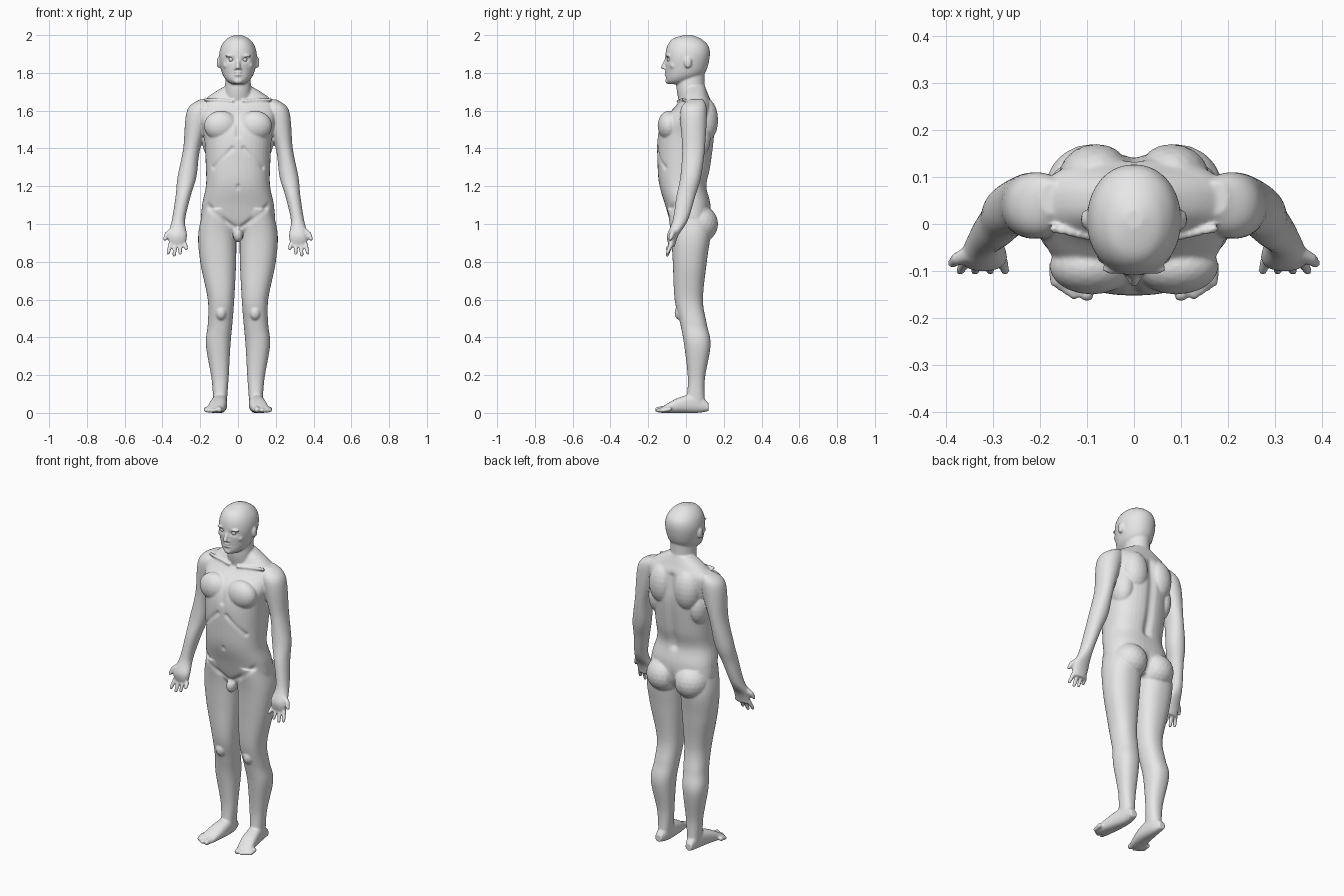
import bpy
import bmesh
import math
from mathutils import Matrix, Vector

default_cube = bpy.data.objects.get("Cube")
if default_cube:
    bpy.data.objects.remove(default_cube, do_unlink=True)

skin = bpy.data.materials.new("light grey skin")
skin.use_nodes = True
grey = .8
skin.diffuse_color = (grey, grey, grey, 1)
for node in skin.node_tree.nodes:
    if node.type == 'BSDF_PRINCIPLED':
        node.inputs["Base Color"].default_value = skin.diffuse_color

LEFT, RIGHT = 1, -1
shape = bmesh.new()


def superellipse(angle, power):
    """Point on a unit rounded-square outline."""
    def bulge(value):
        return math.copysign(abs(value) ** (2 / power), value)
    return bulge(math.cos(angle)), bulge(math.sin(angle))


def catmull(before, start, end, after, t):
    """Smooth in-between of two stations."""
    slope_in = (end - before) / 2
    slope_out = (after - start) / 2
    bend = (start - end) * 2 + slope_in + slope_out
    rise = (end - start) * 3 - slope_in * 2 - slope_out
    return start + slope_in * t + rise * t * t + bend * t * t * t


def loft(rows, side=LEFT, along='Z', power=2.3, segments=40, steps=8):
    """Skin stations of (position, inner x, outer x, low, high)."""
    rows = [Vector(row) for row in rows]
    padded = [rows[0], *rows, rows[-1]]
    stations = []
    for around in zip(padded, rows, rows[1:], padded[3:]):
        stations += [catmull(*around, k / steps) for k in range(steps)]
    stations.append(rows[-1])
    rings = []
    for position, inner, outer, low, high in stations:
        ring = []
        for k in range(segments):
            u, v = superellipse(math.tau * k / segments, power)
            x = side * (inner + outer + u * (outer - inner)) / 2
            across = (low + high + v * (high - low)) / 2
            point = (x, across, position) if along == 'Z' else (x, position, across)
            ring.append(shape.verts.new(point))
        rings.append(ring)
    for lower, upper in zip(rings, rings[1:]):
        for k in range(segments):
            shape.faces.new((lower[k - 1], lower[k], upper[k], upper[k - 1]))
    shape.faces.new(rings[0])
    shape.faces.new(rings[-1])


def centred_loft(rows, power):
    """Loft stations of (height, half width, front, back) about the midline."""
    loft([(z, -half, half, front, back) for z, half, front, back in rows], power=power)


def ball(centre, radii, side=LEFT):
    place = Matrix.Translation((centre[0] * side, centre[1], centre[2]))
    size = Matrix.Diagonal((*radii, 1))
    bmesh.ops.create_icosphere(shape, subdivisions=3, radius=1, matrix=place @ size)


def rod(start, end, start_radius, end_radius, side=LEFT, count=9):
    """Tapered rounded rod, for fingers, toes and the nose."""
    for k in range(count):
        t = k / (count - 1)
        radius = start_radius + (end_radius - start_radius) * t
        ball(Vector(start).lerp(Vector(end), t), (radius, radius, radius), side)


# Torso, from the shoulders down to the crotch
centred_loft([
    (1.73, .07, 0, .1), (1.68, .15, -.02, .12), (1.63, .2, -.05, .14),
    (1.55, .2, -.12, .15), (1.46, .18, -.15, .15), (1.3, .17, -.15, .13),
    (1.2, .17, -.14, .11), (1.1, .19, -.11, .13), (1, .19, -.08, .13),
    (.95, .12, -.05, .1)], power=2.4)

# Neck
centred_loft([(1.62, .08, -.03, .12), (1.72, .07, -.05, .1), (1.84, .06, -.04, .1)], power=2)

# Skull and jaw
centred_loft([
    (2, .02, -.01, .03), (1.98, .06, -.07, .08), (1.94, .09, -.1, .12),
    (1.88, .1, -.11, .125), (1.8, .085, -.106, .1), (1.76, .06, -.104, .04),
    (1.74, .03, -.09, -.02)], power=2.1)

# Nose, lips, chin and groin
rod((0, -.104, 1.87), (0, -.122, 1.83), .009, .012)
for lip_height in (1.79, 1.802):
    ball((0, -.107, lip_height), (.02, .008, .006))
ball((0, -.094, 1.757), (.024, .016, .016))
ball((0, -.06, .945), (.026, .035, .042))

leg = [
    (1.08, .02, .18, -.1, .12), (.95, .01, .21, -.08, .13), (.8, .01, .2, -.07, .11),
    (.6, .02, .16, -.06, .09), (.47, .03, .16, -.03, .11), (.36, .04, .17, -.01, .13),
    (.18, .05, .14, .01, .1), (.05, .06, .13, 0, .1)]

foot = [
    (.12, .08, .12, .01, .05), (.06, .06, .13, 0, .1),
    (-.04, .06, .15, 0, .08), (-.13, .08, .17, 0, .03)]

arm = [
    (1.66, .15, .2, .02, .09), (1.6, .14, .27, -.03, .11), (1.4, .2, .29, -.02, .1),
    (1.25, .22, .32, -.03, .08), (1.15, .25, .33, -.05, .05), (1.02, .28, .35, -.07, .01),
    (.94, .27, .37, -.1, -.04), (.88, .28, .36, -.09, -.06)]

# Muscle and bone masses, as centre and radii
masses = {
    "chest": ((.09, -.09, 1.52), (.09, .06, .08)),
    "shoulder blade": ((.08, .1, 1.55), (.08, .07, .12)),
    "flank": ((.13, .05, 1.45), (.06, .08, .11)),
    "buttock": ((.09, .07, 1), (.1, .1, .1)),
    "kneecap": ((.09, -.03, .53), (.03, .03, .04)),
    "brow": ((.04, -.096, 1.89), (.03, .012, .008)),
    "cheekbone": ((.06, -.066, 1.84), (.02, .02, .02)),
    "nostril": ((.013, -.11, 1.823), (.008, .01, .007)),
    "ear": ((.103, .01, 1.855), (.01, .02, .03))}

for side in (LEFT, RIGHT):
    loft(leg, side)
    loft(foot, side, along='Y', power=2.5)
    loft(arm, side, power=2.1)
    for centre, radii in masses.values():
        ball(centre, radii, side)
    # Collarbone
    rod((.03, -.04, 1.65), (.17, -.01, 1.66), .01, .01, side)
    # Fingers fan out from the little finger to the index finger
    for k in range(4):
        x = .28 + .026 * k
        tip = (x + .006 * (k - 1), -.1, .87 - .035 * math.sin(.8 * k))
        rod((x, -.08, .89), tip, .0125, .0095, side)
    # Thumb, in two joints
    knuckle = (.376, -.074, .945)
    rod((.34, -.06, .97), knuckle, .019, .014, side)
    rod(knuckle, (.387, -.084, .92), .014, .01, side)
    # Big toe, then four smaller ones stepping back
    rod((.1, -.11, .02), (.1, -.15, .017), .019, .015, side)
    for k in range(4):
        x, y = .128 + .0135 * k, -.15 + .009 * k
        rod((x, y + .035, .02), (x, y, .0125), .013, .011, side)

# Fuse every mass into one skin
masses_mesh = bpy.data.meshes.new("body_masses")
shape.to_mesh(masses_mesh)
shape.free()
body = bpy.data.objects.new("body", masses_mesh)
bpy.context.collection.objects.link(body)
fuse = body.modifiers.new("fuse", 'REMESH')
fuse.mode = 'VOXEL'
fuse.voxel_size = .005
soften = body.modifiers.new("soften", 'SMOOTH')
soften.factor = .5
soften.iterations = 6
bpy.context.view_layer.update()
graph = bpy.context.evaluated_depsgraph_get()
mesh = bpy.data.meshes.new_from_object(body.evaluated_get(graph))
body.modifiers.clear()
body.data = mesh
bpy.data.meshes.remove(masses_mesh)

# Sculpted grooves on both halves: start, end and radius
grooves = {
    "spine": ((0, .15, 1.62), (0, .11, 1.2), .024),
    "seat cleft": ((0, .16, 1.06), (0, .11, .93), .02),
    "breastbone": ((0, -.14, 1.58), (0, -.15, 1.47), .014),
    "rib arch": ((.03, -.15, 1.4), (.13, -.11, 1.3), .012),
    "groin crease": ((.02, -.08, .98), (.17, -.08, 1.1), .014),
    "navel": ((0, -.14, 1.19), (0, -.14, 1.2), .01),
    "eye socket": ((.03, -.1, 1.87), (.045, -.095, 1.87), .014),
    "mouth": ((0, -.115, 1.796), (.022, -.107, 1.796), .005)}

normals = [vertex.normal.copy() for vertex in mesh.vertices]
for start, end, radius in grooves.values():
    start, end = Vector(start), Vector(end)
    line = end - start
    reach = radius * 2.5
    bottom = min(start.z, end.z) - reach
    top = max(start.z, end.z) + reach
    for vertex, normal in zip(mesh.vertices, normals):
        if bottom < vertex.co.z < top:
            spot = Vector((abs(vertex.co.x), vertex.co.y, vertex.co.z)) - start
            t = min(max(spot.dot(line) / line.length_squared, 0), 1)
            gap = (spot - line * t).length
            if gap < reach:
                vertex.co -= normal * radius * .6 * math.exp(-(gap / radius) ** 2)

mesh.materials.clear()
mesh.materials.append(skin)
for face in mesh.polygons:
    face.use_smooth = True
    face.material_index = 0

# Eyes
for side, name in ((LEFT, "left_eye"), (RIGHT, "right_eye")):
    bpy.ops.mesh.primitive_uv_sphere_add(
        segments=24, ring_count=12, radius=.013, location=(.036 * side, -.089, 1.871))
    eye = bpy.context.object
    eye.name = name
    eye.data.materials.append(skin)
    bpy.ops.object.shade_smooth()
